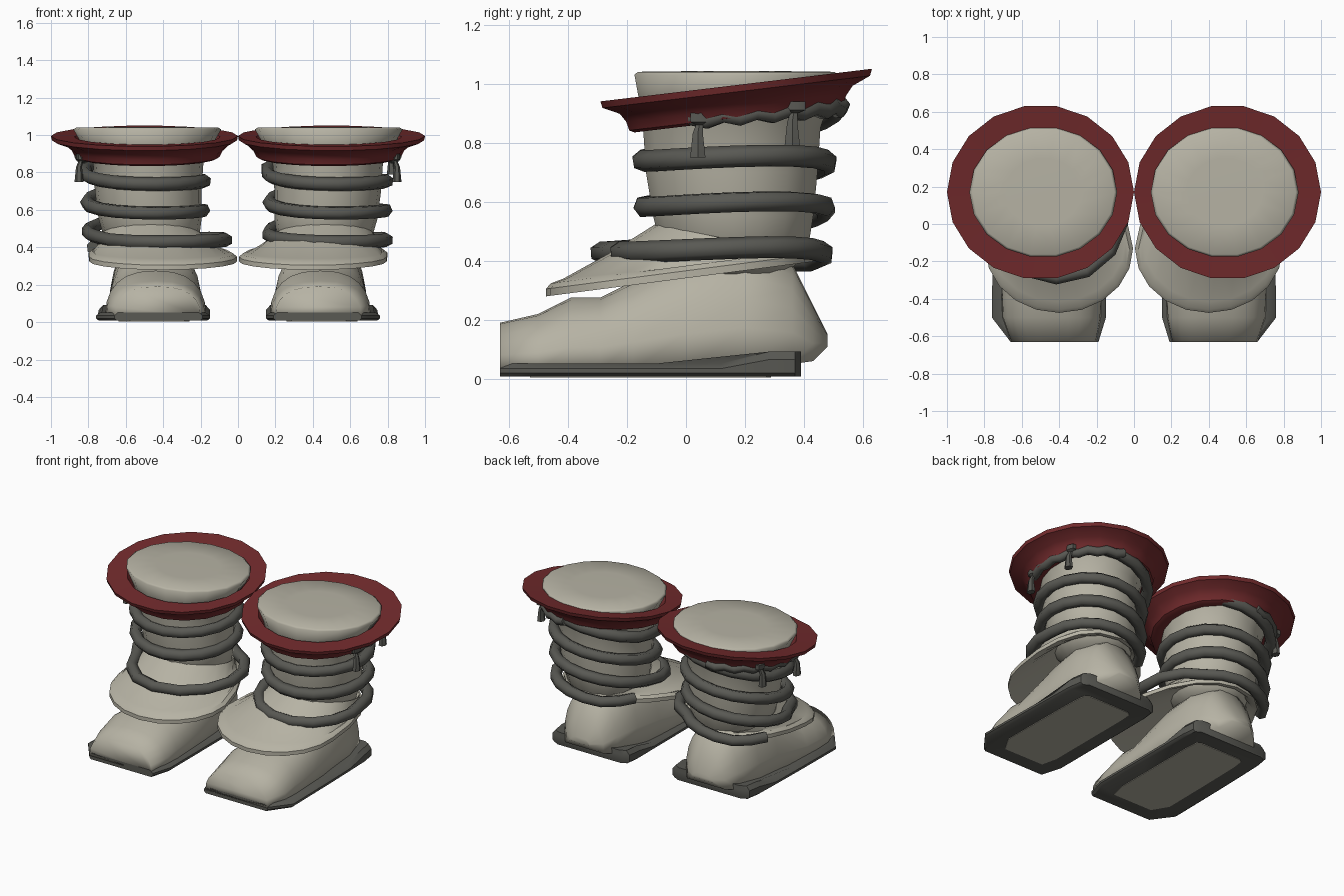
import bpy, bmesh
from math import sin, cos, pi, radians, copysign
from mathutils import Vector

cube = bpy.data.objects.get("Cube")
if cube:
    bpy.data.objects.remove(cube, do_unlink=True)


def material(name, rgb):
    m = bpy.data.materials.new(name)
    m.use_nodes = True
    color = (*rgb, 1)
    m.diffuse_color = color
    bsdf = m.node_tree.nodes["Principled BSDF"]
    bsdf.inputs["Base Color"].default_value = color
    bsdf.inputs["Roughness"].default_value = 0.8
    return m


CANVAS = material("warm_grey_cloth", (0.47, 0.45, 0.372))
RED = material("dark_red_trim", (0.17, 0.024, 0.026))
CHARCOAL = material("charcoal", (0.1, 0.1, 0.088))


def loft(name, rings, mat, side, close=False, angle=40):
    """Skin equal-length rings of points; side=-1 mirrors across x."""
    bm = bmesh.new()
    rows = [[bm.verts.new((side * x, y, z)) for x, y, z in r] for r in rings]
    n = len(rows[0])
    pairs = list(zip(rows, rows[1:]))
    if close:
        pairs.append((rows[-1], rows[0]))
    else:
        bm.faces.new(rows[0])
        bm.faces.new(rows[-1])
    for a, b in pairs:
        for i in range(n):
            j = (i + 1) % n
            bm.faces.new((a[i], a[j], b[j], b[i]))
    bmesh.ops.recalc_face_normals(bm, faces=bm.faces)
    me = bpy.data.meshes.new(name)
    bm.to_mesh(me)
    bm.free()
    me.materials.append(mat)
    me.shade_smooth()
    me.set_sharp_from_angle(angle=radians(angle))
    ob = bpy.data.objects.new(name, me)
    bpy.context.collection.objects.link(ob)


def ellipse(cx, cy, rx, ry, z, n=18, tilt=0):
    return [(cx + rx * cos(2 * pi * i / n), cy + ry * sin(2 * pi * i / n),
             z + tilt * ry * sin(2 * pi * i / n)) for i in range(n)]


def power(v, p):
    return copysign(abs(v) ** p, v)


def foot_section(y, cx, half, bottom, top):
    """Domed slice of the foot with a flat base."""
    return [(cx + half * power(cos(a), 0.8), y, bottom + (top - bottom) * power(sin(a), 0.85))
            for a in (pi * i / 12 for i in range(13))]


def flap_ring(scale, lift):
    """Egg-shaped rim that wraps the ankle and rises toward the back."""
    pts = []
    for i in range(20):
        a = 2 * pi * i / 20
        s, c = sin(a), cos(a)
        y = -0.13 + scale * (0.56 if s > 0 else 0.345) * s
        x = 0.4 + 0.06 * max(0, s) + scale * 0.395 * power(c, 0.8 if s > 0 and c > 0 else 1)
        pts.append((x, y, 0.28 + 0.13 * (y + 0.47) + lift))
    return pts


def blend(a, b, t, dz=0):
    return [tuple(Vector(p).lerp(Vector(q), t) + Vector((0, 0, dz))) for p, q in zip(a, b)]


def rope_path(cx, slack, slack_angle):
    """Uneven descending coil whose lowest turn hangs loose toward one angle."""
    pts, steps = [], 18
    for i in range(steps // 2, int(3.97 * steps) + 1):
        t = i / steps
        w = 2 * pi * t
        z = 0.95 - 0.155 * t + 0.018 * (1 - cos(w)) - 0.036 * sin(w) + 0.12 * max(0, 1 - t)
        r = 0.325 - 0.006 * t + (0.025 if t < 1 else 0)
        if t > 3:
            r += slack * max(0, cos(w - slack_angle))
        pts.append((cx - r * cos(w), 0.165 - r * sin(w), max(z, 0.4)))
    return pts


def tube(name, pts, radius):
    cu = bpy.data.curves.new(name, "CURVE")
    cu.dimensions = "3D"
    cu.bevel_depth = radius
    cu.bevel_resolution = 1
    cu.use_fill_caps = True
    sp = cu.splines.new("POLY")
    sp.points.add(len(pts) - 1)
    for p, co in zip(sp.points, pts):
        p.co = (*co, 1)
    cu.materials.append(CHARCOAL)
    ob = bpy.data.objects.new(name, cu)
    bpy.context.collection.objects.link(ob)


SOLE_OUTLINE = [(.19, -.63), (.66, -.63), (.76, -.5), (.755, -.1), (.75, .12), (.745, .28), (.73, .37),
                (.69, .39), (.2, .39), (.16, .37), (.15, .28), (.15, .12), (.15, -.1), (.15, -.5)]


def outline(scale_x, scale_y, z, heel=0):
    """Sole outline, lifted at the heel."""
    return [(0.44 + (x - 0.44) * scale_x, -0.12 + (y + 0.12) * scale_y,
             z + heel * min(1, max(0, (y - 0.12) / 0.16))) for x, y in SOLE_OUTLINE]


for side, label in ((1, "left"), (-1, "right")):
    # Sole, with the pale foot bed showing underneath
    loft(label + "_sole", [outline(0.95, 1, 0.008), outline(1, 1, 0.02), outline(1, 1, 0.035, 0.03),
                           outline(0.92, 1, 0.052, 0.04)], CHARCOAL, side)
    loft(label + "_worn_tread", [outline(0.62, 0.8, 0.004), outline(0.62, 0.8, 0.01)], CANVAS, side)

    # Foot from toe to heel
    stations = [(-.63, .43, .23, .03, .19), (-.5, .44, .265, .03, .22), (-.39, .44, .27, .03, .275),
                (-.29, .44, .265, .03, .275), (-.18, .44, .26, .03, .33), (0, .44, .25, .03, .42),
                (.2, .45, .24, .04, .46), (.36, .45, .2, .05, .39), (.43, .45, .14, .06, .25),
                (.48, .45, .07, .11, .15)]
    loft(label + "_foot", [foot_section(*s) for s in stations], CANVAS, side, angle=100)

    # Leg shaft flaring into a softly rounded flat top
    leg = [(.46, .17, .16, .17, .35), (.46, .165, .25, .25, .43), (.47, .16, .275, .275, .55),
           (.48, .155, .285, .295, .7), (.48, .155, .295, .305, .85), (.485, .165, .35, .33, .95),
           (.485, .17, .395, .35, 1.03), (.485, .17, .38, .338, 1.04), (.485, .17, .2, .18, 1.042)]
    loft(label + "_shaft", [ellipse(*s) for s in leg], CANVAS, side, angle=150)

    # Flap over the instep with a thick rim
    collar = ellipse(.465, .16, .265, .265, .47, 20, -.2)
    rim = flap_ring(0.95, 0.042)
    under = ellipse(.46, .16, .22, .22, .42, 20)
    loft(label + "_instep_flap",
         [collar, blend(collar, rim, 0.45, -0.01), blend(collar, rim, 0.88, -0.008), rim,
          flap_ring(1, 0.025), flap_ring(1, 0), flap_ring(0.95, 0.005), under],
         CANVAS, side, close=True, angle=35)

    # Tilted flaring cuff with a steep lower band
    cuff = [(.39, .345, .99), (.5, .467, .995), (.495, .46, .972), (.435, .4, .945),
            (.402, .378, .915), (.388, .368, .885), (.365, .35, .876), (.3, .3, .885)]
    loft(label + "_cuff", [ellipse(.5 if rx > .45 else .485, .17, rx, ry, z, 18, .12)
                           for rx, ry, z in cuff], RED, side, close=True)

    # Coiled rope, wound the same way on both legs
    coil = (0.48, 0.09, 0.5 * pi) if side > 0 else (-0.495, 0.18, 0.72 * pi)
    tube(label + "_rope", rope_path(*coil), 0.037)

    # Knotted band with two hanging ends on the outer side
    band = []
    for i in range(13):
        a = radians(-25 + 9 * i)
        band.append((side * (.48 + .365 * cos(a)), .17 + .36 * sin(a),
                     .89 + .03 * sin(a) + .008 * (-1) ** i))
    tube(label + "_knotted_band", band, 0.03)
    for k, (x, y, z) in enumerate(((.85, .04, .75), (.82, .36, .79))):
        loft(f"{label}_rope_end_{k + 1}",
             [ellipse(x, y, .024, .03, z, 6), ellipse(x, y, .016, .02, z + .08, 6),
              ellipse(x - .01, y + .005, .012, .014, z + .11, 6),
              ellipse(x - .01, y + .01, .025, .04, z + .12, 6),
              ellipse(x - .01, y + .01, .025, .04, z + .15, 6)], CHARCOAL, side)
